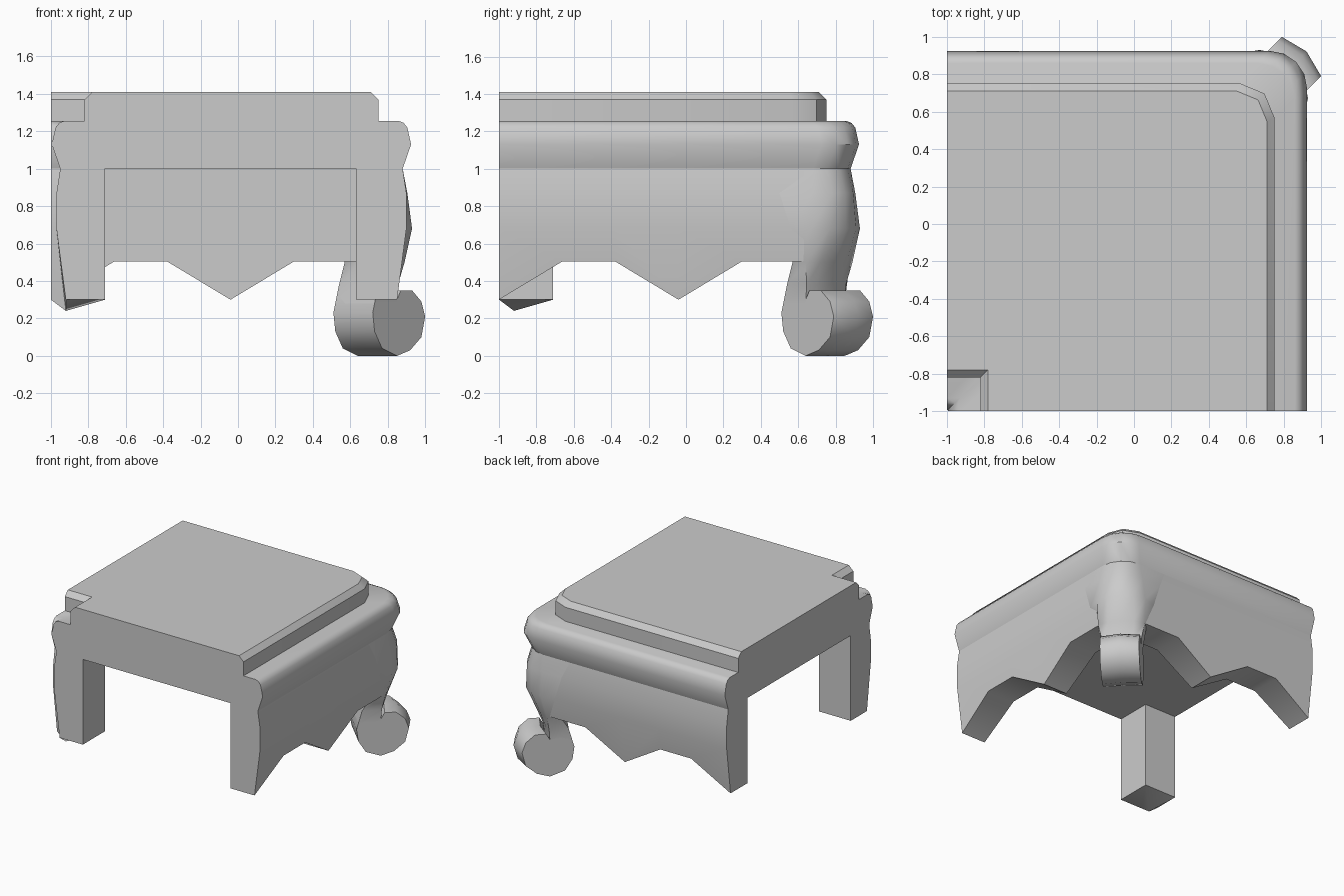
import bpy, bmesh, math

if "Cube" in bpy.data.objects:
    bpy.data.objects.remove(bpy.data.objects["Cube"])


def finish(name, bm, angle=35):
    bmesh.ops.recalc_face_normals(bm, faces=bm.faces)
    me = bpy.data.meshes.new(name)
    bm.to_mesh(me)
    bm.free()
    ob = bpy.data.objects.new(name, me)
    bpy.context.collection.objects.link(ob)
    bpy.ops.object.select_all(action='DESELECT')
    ob.select_set(True)
    bpy.context.view_layer.objects.active = ob
    bpy.ops.object.shade_smooth_by_angle(angle=math.radians(angle))
    return ob


def loft(bm, rings, cap_start=True, cap_end=True):
    """Skin a stack of closed rings of 3D points."""
    vs = [[bm.verts.new(p) for p in r] for r in rings]
    n = len(rings[0])
    for a, b in zip(vs, vs[1:]):
        for i in range(n):
            j = (i + 1) % n
            bm.faces.new((a[i], a[j], b[j], b[i]))
    if cap_start:
        bm.faces.new(vs[0])
    if cap_end:
        bm.faces.new(vs[-1])
    return vs


def inner(p):
    """Mirror of an outer offset on the concave side of the corner piece."""
    return max(-0.07 - p, -1)


def plan(p, z, r, seg):
    """Plan outline: rounded outer corner, sharp concave inner corner."""
    c, q = p - r, inner(p)
    arc = [(c + r * math.cos(a), c + r * math.sin(a), z)
           for a in (math.pi / 2 * i / seg for i in range(seg + 1))]
    return [(p, -1, z)] + arc + [(-1, p, z), (-1, q, z), (q, q, z), (q, -1, z)]


# Raised top panel
bm = bmesh.new()
loft(bm, [plan(p, z, r, 2) for p, z, r in
          ((0.75, 1.25, 0.18), (0.75, 1.37, 0.18), (0.71, 1.41, 0.16))])
finish("top_panel", bm, 30)

# Rounded moulding under the panel
bm = bmesh.new()
loft(bm, [plan(p, z, 0.2, 4) for p, z in
          ((0.86, 1.255), (0.885, 1.245), (0.905, 1.22), (0.925, 1.13), (0.88, 1.0))])
finish("moulding", bm, 40)

# Apron face profile (offset, height)
APRON = [(0.88, 1.0), (0.90, 0.87), (0.90, 0.68), (0.85, 0.30)]


def apron_offset(z):
    return 0.90 - 0.05 * (0.68 - z) / 0.38


# Scalloped outer aprons, right and back
SCALLOP = [(-1, 0.30), (-0.66, 0.505), (-0.38, 0.505), (-0.04, 0.30), (0.30, 0.505), (0.63, 0.505)]
for name, swap in (("right_apron", False), ("back_apron", True)):
    bm = bmesh.new()
    rings = []
    for s, zb in SCALLOP:
        sec = APRON[:3] + [(apron_offset(zb), zb), (0.63, zb), (0.63, 1.0)]
        rings.append([(s, o, z) if swap else (o, s, z) for o, z in sec])
    loft(bm, rings)
    finish(name, bm)

# Inner corner apron, with a pointed lower tip
bm = bmesh.new()
rings = []
for p, z in APRON:
    q = inner(p)
    tip = 0.24 if z < 0.5 else z
    rings.append([(q, -1, z), (q, q, tip), (-1, q, z),
                  (-1, -0.71, z), (-0.71, -0.71, z), (-0.71, -1, z)])
b = loft(bm, rings, cap_end=False)[-1]
bm.faces.new((b[0], b[1], b[4], b[5]))
bm.faces.new((b[1], b[2], b[3], b[4]))
finish("inner_corner_apron", bm)

# Curved leg on the diagonal: half sections as (sideways, along diagonal)
LEG = [
    (1.00, [(0, .821), (.054, .811), (.10, .78), (.22, .66), (0, .63)]),
    (0.87, [(0, .85), (.056, .838), (.115, .79), (.20, .70), (0, .63)]),
    (0.68, [(0, .855), (.07, .84), (.13, .80), (.17, .73), (0, .63)]),
    (0.50, [(0, .80), (.07, .79), (.125, .765), (.125, .695), (0, .65)]),
    (0.38, [(0, .765), (.06, .76), (.105, .75), (.105, .645), (0, .645)]),
    (0.28, [(0, .755), (.06, .75), (.105, .745), (.105, .625), (0, .625)]),
]
bm = bmesh.new()
rings = []
for z, half in LEG:
    pts = half + [(-u, t) for u, t in half[-2:0:-1]]
    rings.append([(t + u, t - u, z) for u, t in pts])
loft(bm, rings)
finish("leg", bm, 50)

# Scroll foot, bowed outwards in the middle
FOOT = [(.635, .33), (.615, .23), (.625, .13), (.665, .04), (.745, 0), (.815, .03), (.875, .10),
        (.895, .21), (.875, .29), (.825, .35), (.765, .35), (.745, .30)]
bm = bmesh.new()
rings = []
for u, bow in ((-0.105, 0), (0, 0.027), (0.105, 0)):
    ring = []
    for t, z in FOOT:
        t += bow * max(0, (t - 0.62) / 0.275)
        ring.append((t + u, t - u, z))
    rings.append(ring)
loft(bm, rings)
finish("scroll_foot", bm, 45)
